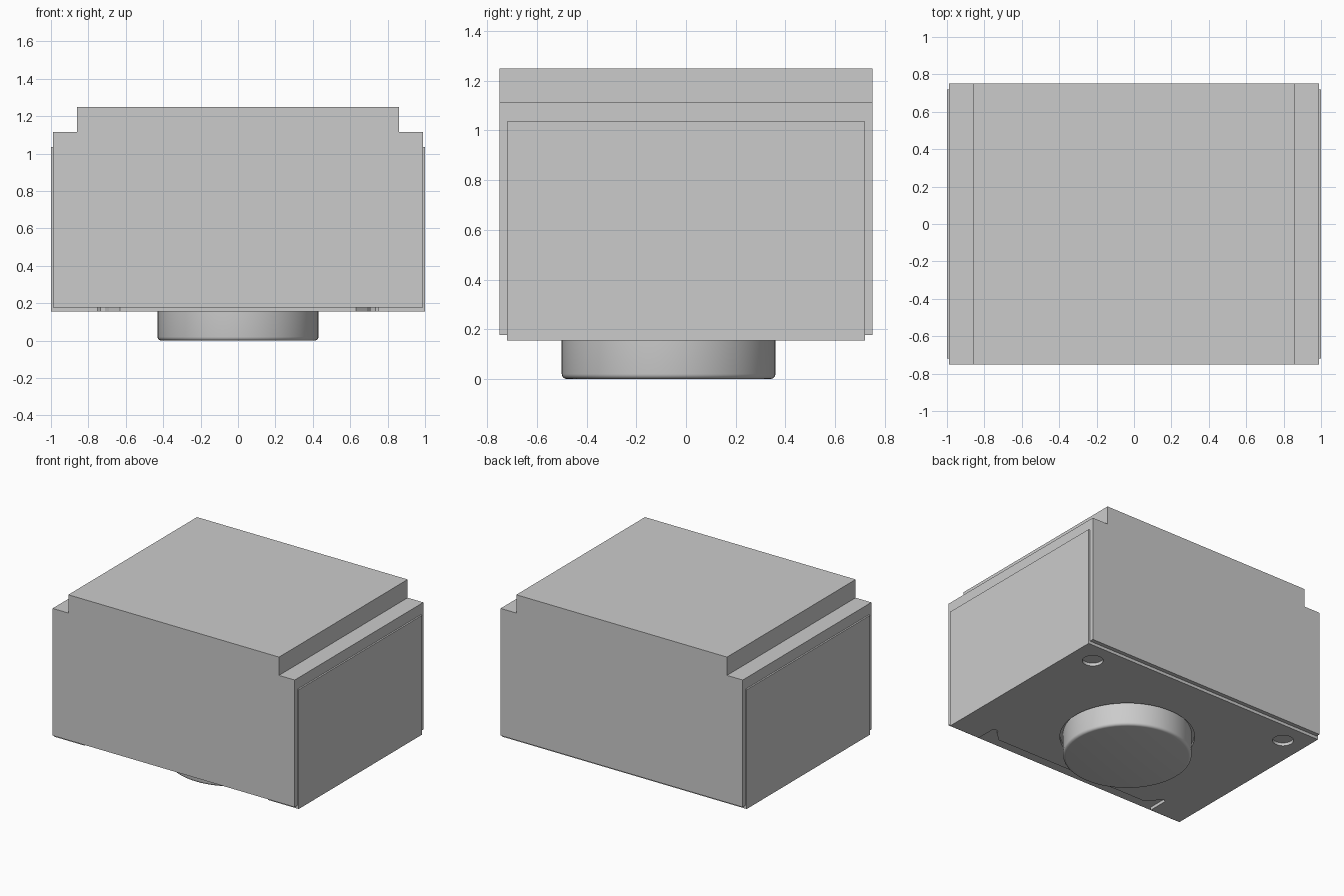
import bpy
import bmesh
import math
from mathutils import Vector

old = bpy.data.objects.get("Cube")
if old:
    bpy.data.objects.remove(old, do_unlink=True)

grey = bpy.data.materials.new("plain grey")
grey.use_nodes = True
COLOUR = (0.6, 0.6, 0.6, 1.0)
grey.diffuse_color = COLOUR
grey.node_tree.nodes["Principled BSDF"].inputs["Base Color"].default_value = COLOUR

BASE = 0.155      # underside of the cover
BODY = 0.177      # underside of the body
SIDE = 0.988      # half width of the body
DEPTH = 0.72      # half depth of the cover
BUTTON = (0, -0.07)


def prism(name, points, along):
    """Extrude a closed 3D outline along a vector."""
    bm = bmesh.new()
    face = bm.faces.new([bm.verts.new(p) for p in points])
    new = bmesh.ops.extrude_face_region(bm, geom=[face])["geom"]
    verts = [v for v in new if isinstance(v, bmesh.types.BMVert)]
    bmesh.ops.translate(bm, verts=verts, vec=Vector(along))
    bmesh.ops.recalc_face_normals(bm, faces=bm.faces)
    mesh = bpy.data.meshes.new(name)
    bm.to_mesh(mesh)
    bm.free()
    mesh.materials.append(grey)
    obj = bpy.data.objects.new(name, mesh)
    bpy.context.collection.objects.link(obj)
    return obj


def mirrored(half):
    """Complete a right-hand outline with its mirror image."""
    return half + [(-x, v) for x, v in reversed(half)]


def front_prism(name, half, depth):
    pts = [(x, -depth, z) for x, z in mirrored(half)]
    return prism(name, pts, (0, 2 * depth, 0))


def disc(name, centre, radius, z, height, sides=64):
    turn = [2 * math.pi * i / sides for i in range(sides)]
    pts = [(centre[0] + radius * math.cos(a), centre[1] + radius * math.sin(a), z)
           for a in turn]
    return prism(name, pts, (0, 0, height))


def apply(obj, modifier):
    with bpy.context.temp_override(object=obj, active_object=obj):
        bpy.ops.object.modifier_apply(modifier=modifier.name)


def cut(obj, cutter):
    cutter.hide_render = True
    mod = obj.modifiers.new("cut", "BOOLEAN")
    mod.operation = "DIFFERENCE"
    mod.solver = "EXACT"
    mod.object = cutter
    apply(obj, mod)
    bpy.data.objects.remove(cutter, do_unlink=True)


# Block body with a step along both upper edges
front_prism("body", [(SIDE, BODY), (SIDE, 1.115), (0.86, 1.115), (0.86, 1.25)], 0.75)

# U-shaped sheet cover wrapping the sides and underside
cover = front_prism("cover", [(1, BASE), (1, 1.035), (SIDE, 1.035), (SIDE, BODY)], DEPTH)

# Openings in the cover: button hole, two rear screw holes, front recess with slots
low, tall = BASE - 0.05, 0.15
cut(cover, disc("button_cutter", BUTTON, 0.45, low, tall))
for x in (-0.83, 0.83):
    cut(cover, disc("screw_cutter", (x, 0.56), 0.07, low, tall, 32))
edge = [(0.63, 0.064), (0.69, 0.12), (0.71, 0.15), (0.735, 0.16), (0.75, 0.15), (0.75, -0.1)]
recess = [(x, y - DEPTH, low) for x, y in mirrored(edge)]
cut(cover, prism("recess_cutter", recess, (0, 0, tall)))

# Round button below the body with a softened lower rim
button = disc("button", BUTTON, 0.43, 0, BODY)
bevel = button.modifiers.new("rim", "BEVEL")
bevel.width = 0.02
bevel.segments = 4
bevel.limit_method = "ANGLE"
bevel.angle_limit = math.radians(40)
apply(button, bevel)
for vert in button.data.vertices:      # keep the top seated on the body
    if vert.co.z > BODY - 0.03:
        vert.co.z = BODY
bpy.ops.object.select_all(action="DESELECT")
button.select_set(True)
bpy.context.view_layer.objects.active = button
bpy.ops.object.shade_smooth_by_angle(angle=math.radians(30))
